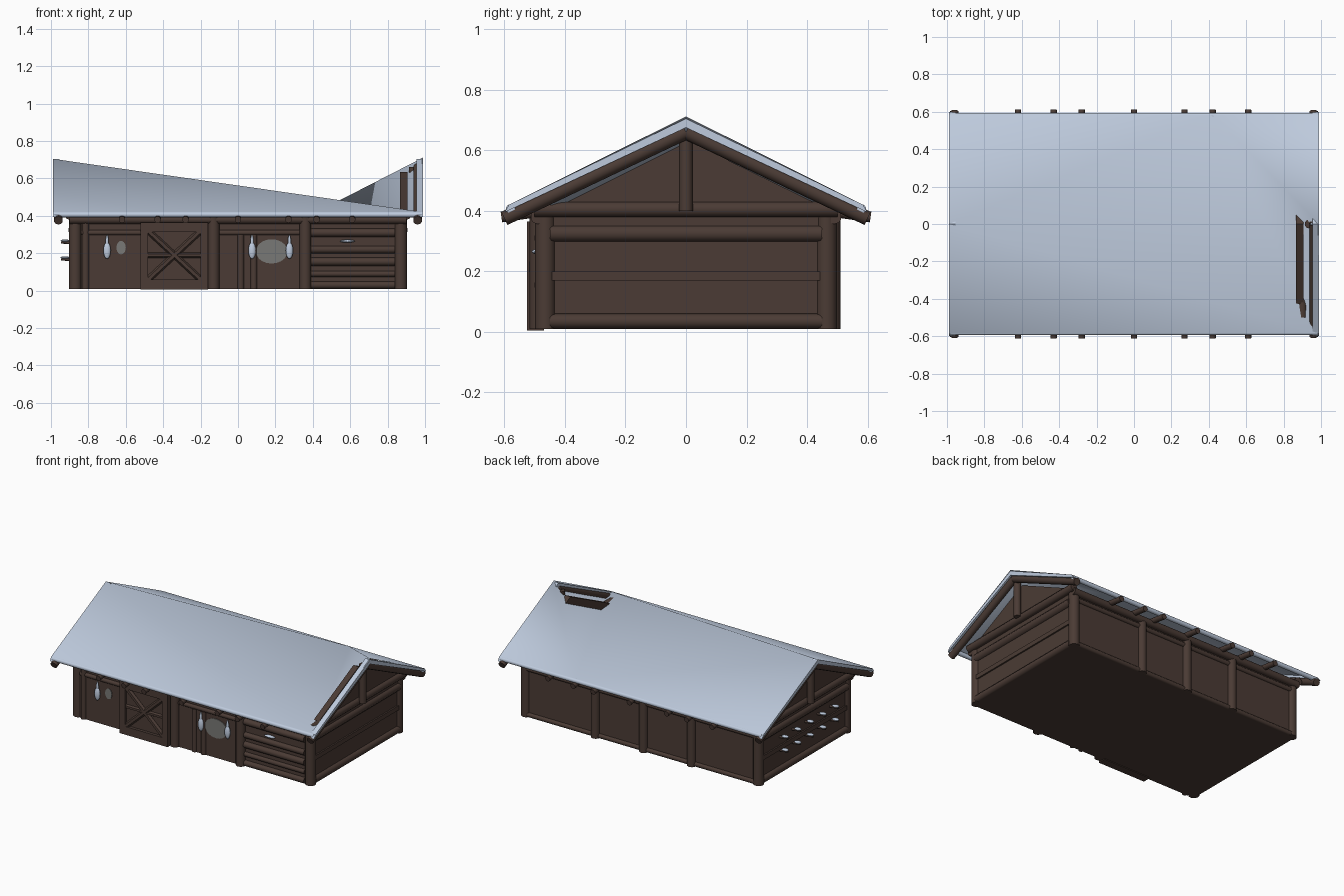
import bpy, math
from mathutils import Vector

cube = bpy.data.objects.get("Cube")
if cube:
    bpy.data.objects.remove(cube, do_unlink=True)


def material(name, rgb):
    m = bpy.data.materials.new(name)
    m.use_nodes = True
    m.diffuse_color = (*rgb, 1)
    m.node_tree.nodes["Principled BSDF"].inputs["Base Color"].default_value = (*rgb, 1)
    return m


wood = material("dark_wood", (0.07, 0.044, 0.035))
snow = material("snow", (0.52, 0.60, 0.73))
glass = material("window_grey", (0.19, 0.19, 0.18))


def mesh(name, verts, faces, mat):
    me = bpy.data.meshes.new(name)
    me.from_pydata(verts, [], faces)
    me.materials.append(mat)
    ob = bpy.data.objects.new(name, me)
    bpy.context.scene.collection.objects.link(ob)
    return ob


def prism(name, profile, x0, x1, mat):
    """Extrude a (y, z) profile along x."""
    n = len(profile)
    verts = [(x, y, z) for x in (x0, x1) for y, z in profile]
    faces = [tuple(range(n))[::-1], tuple(range(n, 2 * n))]
    faces += [(i, (i + 1) % n, n + (i + 1) % n, n + i) for i in range(n)]
    return mesh(name, verts, faces, mat)


def box(name, x0, x1, y0, y1, z0, z1, mat=wood):
    return prism(name, [(y0, z0), (y1, z0), (y1, z1), (y0, z1)], x0, x1, mat)


def log(name, p, q, r, mat=wood, sides=10):
    p, q = Vector(p), Vector(q)
    d = q - p
    bpy.ops.mesh.primitive_cylinder_add(vertices=sides, radius=r, depth=d.length,
                                        location=(p + q) / 2,
                                        rotation=d.to_track_quat('Z', 'Y').to_euler())
    ob = bpy.context.object
    ob.name = name
    ob.data.materials.append(mat)
    bpy.ops.object.shade_smooth_by_angle(angle=math.radians(50))
    return ob


def blob(name, loc, scale, mat):
    bpy.ops.mesh.primitive_uv_sphere_add(segments=12, ring_count=8, radius=1, location=loc)
    ob = bpy.context.object
    ob.name = name
    ob.scale = scale
    ob.data.materials.append(mat)
    bpy.ops.object.shade_smooth()


# Wall body
box("wall_body", -0.88, 0.88, -0.48, 0.48, 0.01, 0.40)

# Sagging snow roof: intact at both gables, sunken along the middle
A, B = (-0.99, 0, 0.705), (0.99, 0, 0.712)
FL, FR = (-0.99, -0.585, 0.42), (0.99, -0.585, 0.42)
BL, BR, P = (-0.99, 0.585, 0.42), (0.99, 0.585, 0.42), (0.42, 0.585, 0.42)
roof = mesh("snow_roof", [A, B, FL, FR, BL, BR, P],
            [(0, 2, 3), (0, 3, 6), (0, 6, 4), (1, 6, 3), (1, 5, 6)][:], snow)
roof.data.polygons.foreach_set("use_smooth", [True] * 5)

for s, side in ((-1, "front"), (1, "back")):
    # Snow lip, eave beam and roof pole ends
    log("eave_snow_" + side, (-0.98, s * 0.58, 0.407), (0.98, s * 0.58, 0.407), 0.015, snow)
    log("eave_beam_" + side, (-0.9, s * 0.49, 0.38), (0.9, s * 0.49, 0.38), 0.024)
    for x in (-0.62, -0.43, -0.28, 0, 0.27, 0.42, 0.61):
        log("pole_end_" + side, (x, s * 0.47, 0.40), (x, s * 0.61, 0.38), 0.018)

for e, end in ((-1, "right"), (1, "left")):
    # Gable wall set back under the verge
    prism("gable_wall_" + end, [(-0.46, 0.39), (0.46, 0.39), (0.46, 0.41), (0, 0.635), (-0.46, 0.41)],
          e * 0.865, e * 0.905, wood)
    # King post, tie beam and horizontal wall logs
    log("king_post_" + end, (e * 0.935, 0, 0.40), (e * 0.935, 0, 0.66), 0.023)
    log("tie_beam_" + end, (e * 0.90, -0.5, 0.405), (e * 0.90, 0.5, 0.405), 0.026)
    for z, r in ((0.035, 0.025), (0.325, 0.028)):
        log("wall_log_" + end, (e * 0.88, -0.45, z), (e * 0.88, 0.45, z), r)
    for z0, z1, x in ((0.06, 0.17, 0.885), (0.17, 0.20, 0.895), (0.20, 0.30, 0.885), (0.34, 0.39, 0.89)):
        box("wall_board_" + end, e * 0.87, e * x, -0.45, 0.45, z0, z1)
    for s in (-1, 1):
        # Corner posts, verge rafters and verge snow
        log("corner_post_" + end, (e * 0.87, s * 0.465, 0.01), (e * 0.87, s * 0.465, 0.40), 0.034, sides=12)
        log("verge_rafter_" + end, (e * 0.96, 0, 0.66), (e * 0.96, s * 0.60, 0.375), 0.024)
        prism("verge_snow_" + end, [(0, 0.705), (s * 0.585, 0.42), (s * 0.60, 0.395), (0, 0.675)],
              e * 0.955, e * 0.99, snow)

# Front posts, beams and boards
for x in (-0.13, 0.36):
    log("front_post", (x, -0.485, 0.01), (x, -0.485, 0.39), 0.032)
for x0, x1 in ((-0.84, -0.52), (-0.1, 0.33)):
    log("front_lintel", (x0, -0.485, 0.31), (x1, -0.485, 0.31), 0.014)
    box("front_panel", x0, x1, -0.49, -0.47, 0.01, 0.30)
for x in (0.015, 0.085):
    log("front_stile", (x, -0.485, 0.01), (x, -0.485, 0.30), 0.018)
log("front_jamb", (-0.815, -0.485, 0.01), (-0.815, -0.485, 0.37), 0.02)
for z, r in ((0.03, 0.02), (0.09, 0.016), (0.155, 0.022), (0.22, 0.02), (0.31, 0.022)):
    log("front_rail", (0.39, -0.48, z), (0.84, -0.48, z), r)

# Barn door with frame and cross braces
box("door_panel", -0.52, -0.16, -0.505, -0.47, 0.005, 0.37)
for z0, z1 in ((0.005, 0.06), (0.315, 0.365)):
    box("door_rail", -0.52, -0.16, -0.525, -0.50, z0, z1)
for x0, x1 in ((-0.52, -0.48), (-0.20, -0.16)):
    box("door_stile", x0, x1, -0.525, -0.50, 0.005, 0.365)
for z0, z1 in ((0.06, 0.32), (0.32, 0.06)):
    log("door_brace", (-0.48, -0.507, z0), (-0.20, -0.507, z1), 0.017, sides=6)
log("door_middle_rail", (-0.48, -0.506, 0.19), (-0.20, -0.506, 0.19), 0.014, sides=6)

# Round windows, icicles and settled snow
for x, z, rx, rz in ((-0.625, 0.23, 0.025, 0.036), (0.18, 0.21, 0.085, 0.065)):
    pane = log("window_pane", (x, -0.494, z), (x, -0.486, z), 1, glass, 20)
    pane.scale = (rx, rz, 1)
for x in (-0.70, 0.075, 0.275):
    blob("icicle", (x, -0.505, 0.215), (0.02, 0.014, 0.045), snow)
    blob("icicle_tip", (x, -0.505, 0.255), (0.009, 0.009, 0.045), snow)
blob("rail_snow", (0.585, -0.495, 0.265), (0.04, 0.015, 0.008), snow)

# Back posts and rails
for x in (0.34, -0.02, -0.38):
    log("back_post", (x, 0.48, 0.01), (x, 0.48, 0.39), 0.03)
for z in (0.025, 0.335):
    log("back_rail", (-0.86, 0.478, z), (0.86, 0.478, z), 0.016)

# Snow-capped pegs on the right-hand wall
for z in (0.17, 0.26):
    for i in range(5):
        y = -0.28 + i * 0.135
        log("peg", (-0.88, y, z - 0.006), (-0.945, y, z), 0.008, sides=8)
        blob("peg_snow", (-0.925, y, z + 0.007), (0.024, 0.018, 0.007), snow)
